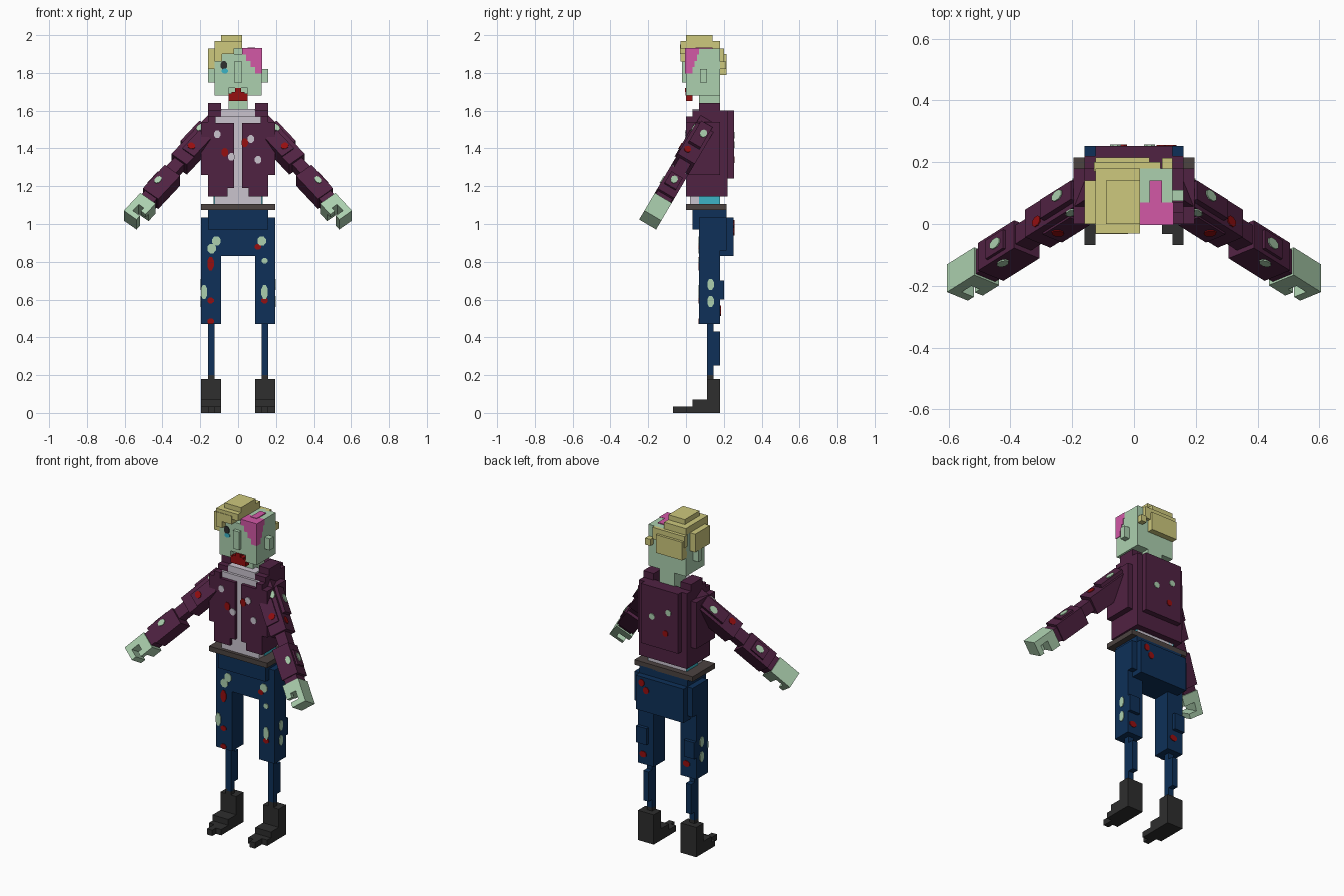
import bpy, bmesh, math
from mathutils import Matrix, Vector

if "Cube" in bpy.data.objects:
    bpy.data.objects.remove(bpy.data.objects["Cube"])


def linear(byte):
    value = byte / 255
    return value / 12.92 if value < .04 else ((value + .055) / 1.055) ** 2.4


def material(name, red, green, blue):
    colour = (linear(red), linear(green), linear(blue), 1)
    mat = bpy.data.materials.new(name)
    mat.use_nodes = True
    mat.diffuse_color = colour
    mat.node_tree.nodes["Principled BSDF"].inputs["Base Color"].default_value = colour
    return mat


skin = material("pale green skin", 172, 208, 175)
blond = material("blond hair", 205, 200, 125)
plum = material("plum jacket", 80, 34, 66)
navy = material("navy denim", 14, 48, 88)
black = material("black leather", 46, 46, 46)
brown = material("brown belt", 76, 67, 65)
white = material("off white shirt", 202, 195, 206)
blood = material("blood red", 150, 14, 16)
pink = material("pink brain", 210, 88, 166)
cyan = material("cyan cloth", 60, 180, 198)

UPRIGHT = Matrix.Identity(4)
MIRROR = Matrix.Scale(-1, 4, Vector((1, 0, 0)))


def finish(name, bm, mat):
    bmesh.ops.recalc_face_normals(bm, faces=bm.faces)
    mesh = bpy.data.meshes.new(name)
    bm.to_mesh(mesh)
    bm.free()
    mesh.materials.append(mat)
    bpy.context.collection.objects.link(bpy.data.objects.new(name, mesh))


def block(name, mat, x, y, z, frame=UPRIGHT):
    """Box between the low and high ends of three spans."""
    spans = (x, y, z)
    place = Matrix.Translation([(low + high) / 2 for low, high in spans])
    stretch = Matrix.Diagonal([high - low for low, high in spans] + [1])
    bm = bmesh.new()
    bmesh.ops.create_cube(bm, size=1, matrix=frame @ place @ stretch)
    finish(name, bm, mat)


def pair(name, mat, x, y, z, frame=UPRIGHT):
    block("left_" + name, mat, x, y, z, frame)
    block("right_" + name, mat, x, y, z, MIRROR @ frame)


def patches(name, mat, spots, width, height, frame=UPRIGHT, sideways=False):
    """Thin eight-sided plates facing along y, or along x when sideways."""
    turn = Matrix.Rotation(math.pi / 2, 4, "X")
    if sideways:
        turn = Matrix.Rotation(math.pi / 2, 4, "Z") @ turn
    shape = turn @ Matrix.Diagonal((width, height, .008, 1)) @ Matrix.Rotation(math.pi / 8, 4, "Z")
    bm = bmesh.new()
    for spot in spots:
        bmesh.ops.create_cone(bm, cap_ends=True, segments=8, radius1=.54, radius2=.54, depth=1,
                              matrix=frame @ Matrix.Translation(spot) @ shape)
    finish(name, bm, mat)


def both(half):
    return (-half, half)


# Head: skull and cheeks around an open mouth
cheek = (.05, .125)
face_depth = (0, .05)
block("skull", skin, both(.125), (.035, .18), (1.68, 1.93))
block("face", skin, both(.125), face_depth, (1.72, 1.9))
pair("cheek", skin, cheek, face_depth, (1.68, 1.73))
pair("ear", skin, (.12, .16), (.075, .11), (1.75, 1.82))
block("nose", skin, both(.02), (-.02, .01), (1.75, 1.86))
block("neck", skin, both(.05), (.07, .18), (1.56, 1.7))
block("lower_lip", blood, both(.05), (0, .035), (1.65, 1.69))
block("torn_mouth", blood, both(.035), (-.003, .03), (1.68, 1.7))
block("upper_lip", blood, both(.015), (-.004, .03), (1.7, 1.72))
patches("eye_socket", black, [(-.075, 0, 1.84)], .035, .045)
patches("eye", cyan, [(-.07, -.002, 1.81)], .035, .025)

# Exposed brain: steps down across the forehead to the temple
for step in range(4):
    inner, top = .02 + step * .023, 1.932 - step * .033
    block("brain_step", pink, (inner, .128), (-.004, .07 - step * .012), (top - .035, top))
block("brain_ridge", pink, (.05, .09), (.05, .14), (1.9, 1.935))

# Hair: stepped tufts swept to one side
crown = (-.125, .02)
side_lock = (-.16, -.12)
block("hair_crown", blond, (-.09, .02), (0, .14), (1.95, 2))
block("hair_cap", blond, crown, (-.03, .18), (1.93, 1.97))
block("hair_fringe", blond, (-.125, -.02), (-.033, .02), (1.9, 1.95))
block("hair_forelock", blond, (-.125, -.085), (-.03, .01), (1.86, 1.92))
block("hair_side", blond, side_lock, (0, .14), (1.82, 1.93))
block("hair_nape", blond, (-.125, .05), (.17, .215), (1.79, 1.9))
block("hair_back", blond, (-.13, .085), (.17, .2), (1.86, 1.93))
block("hair_wisp", blond, (.09, .124), (.17, .213), (1.82, 1.86))

# Shirt and the cloth showing at the waist
block("shirt", white, both(.125), (.02, .18), (1.1, 1.57))
block("shirt_collar", white, both(.09), (.035, .1), (1.53, 1.61))
pair("waist_cloth", cyan, (.1, .13), (.07, .18), (1.1, 1.145))

# Jacket: open front, stepped sides, collar and back
flank = (.15, .195)
side_seam = (.12, .16)
pair("jacket_front", plum, (.02, .16), (0, .03), (1.19, 1.535))
pair("jacket_hem", plum, (.055, .16), (0, .05), (1.145, 1.2))
pair("jacket_side", plum, side_seam, (0, .22), (1.145, 1.57))
pair("jacket_flank", plum, flank, (0, .18), (1.26, 1.54))
pair("jacket_shoulder", plum, (.09, .16), (.035, .22), (1.5, 1.6))
pair("jacket_collar", plum, (.09, .16), (.07, .18), (1.6, 1.64))
block("jacket_back", plum, both(.16), (.17, .22), (1.145, 1.6))
block("jacket_spine", plum, both(.125), (.21, .253), (1.24, 1.6))

patches("shirt_holes", white, [(-.11, 0, 1.475), (-.035, 0, 1.355), (.068, 0, 1.45), (.105, 0, 1.34)], .035, .04)
patches("jacket_blood", blood, [(-.07, 0, 1.38), (.035, 0, 1.43)], .035, .045)
patches("back_holes", skin, [(-.06, .253, 1.47), (.05, .253, 1.42)], .035, .035)
patches("back_blood", blood, [(-.04, .253, 1.34)], .035, .035)

# Belt and trousers
waist = (.97, 1.08)
leg_width = (.09, .195)
leg_depth = (.07, .18)
block("belt", brown, both(.195), (0, .215), (1.075, 1.105))
block("trouser_waist", navy, both(.16), (.035, .215), (1.03, 1.08))
block("trouser_fly", navy, both(.16), (.035, .1), waist)
block("hips", navy, both(.195), (.07, .215), (.86, 1.035))
block("seat", navy, both(.16), (.07, .252), (.83, 1.035))
pair("thigh", navy, leg_width, leg_depth, (.47, .87))
pair("rear_tatter", navy, (.125, .195), (.17, .2), (.6, .7))
pair("shin", navy, (.125, .16), (.11, .145), (.2, .48))
pair("calf_tatter", navy, (.125, .16), (.14, .18), (.25, .43))

# Tears and stains on the trousers
front = leg_depth[0]
rear = leg_depth[1]
patches("hip_tears", skin, [(-.14, front, .87), (-.115, front, .91), (.125, front, .91)], .045, .05)
patches("leg_tears", skin, [(-.18, front, .64), (.14, front, .64)], .034, .075)
patches("knee_tear", skin, [(.14, front, .805)], .03, .03)
patches("thigh_stain", blood, [(-.145, front, .79)], .035, .07)
patches("leg_stains", blood, [(-.145, front, .595), (-.145, front, .485), (.14, front, .595),
                              (.105, front, .88)], .035, .03)
patches("seat_stains", blood, [(.12, .252, 1), (.09, .252, .96)], .035, .04)
patches("rear_leg_stains", blood, [(-.13, rear, .55), (.16, rear, .53)], .045, .035)
for outside in leg_width[1], -leg_width[1]:
    patches("outer_leg_tears", skin, [(outside, .13, .68), (outside, .13, .59)], .035, .06, sideways=True)

# Boots with toes that step inward
ankle = (.125, .16)
pair("boot_shaft", black, leg_width, (.11, .18), (0, .18))
pair("boot_cuff", black, ankle, (.11, .145), (.17, .21))
pair("boot_instep", black, leg_width, (.035, .18), (0, .07))
pair("boot_sole", black, leg_width, (0, .08), (0, .035))
pair("boot_toe", black, (.09, .16), (-.033, .02), (0, .035))
pair("boot_tip", black, ankle, (-.068, 0), (0, .035))

# Arms: x is thickness, y width and z the distance from shoulder to fingers
tilt = Matrix.Rotation(math.radians(-30.5), 4, "X") @ Matrix.Rotation(math.radians(-39), 4, "Y")
arm = Matrix.Translation((.105, .096, 1.505)) @ tilt @ Matrix.Scale(-1, 4, Vector((0, 0, 1)))
full = both(.052)
slim = both(.035)
pair("upper_sleeve", plum, (-.03, .075), full, (-.02, .3), arm)
pair("shoulder_fold", plum, (.06, .095), slim, (.04, .2), arm)
pair("sleeve_fold", plum, (-.03, .05), (-.06, .03), (.1, .24), arm)
pair("elbow", plum, (-.01, .055), slim, (.28, .4), arm)
pair("forearm_sleeve", plum, (-.045, .06), full, (.375, .56), arm)
pair("forearm_fold", plum, (-.03, .07), slim, (.42, .51), arm)
pair("cuff", plum, (-.035, .045), both(.045), (.55, .6), arm)
pair("palm", skin, full, full, (.59, .65), arm)
pair("fingers", skin, (.015, .052), full, (.64, .73), arm)
pair("fingertips", skin, slim, full, (.7, .73), arm)
pair("thumb", skin, (-.052, -.02), (-.052, -.02), (.64, .675), arm)
for name, frame in ("left", arm), ("right", MIRROR @ arm):
    patches(name + "_sleeve_tears", skin, [(.06, -.053, .08), (.03, -.053, .47)], .03, .045, frame)
    patches(name + "_sleeve_blood", blood, [(.02, -.06, .2)], .04, .035, frame)
    patches(name + "_outer_tears", skin, [(.095, .01, .11), (.07, 0, .46)], .035, .05, frame, True)
    patches(name + "_outer_blood", blood, [(.075, -.02, .24)], .035, .04, frame, True)
